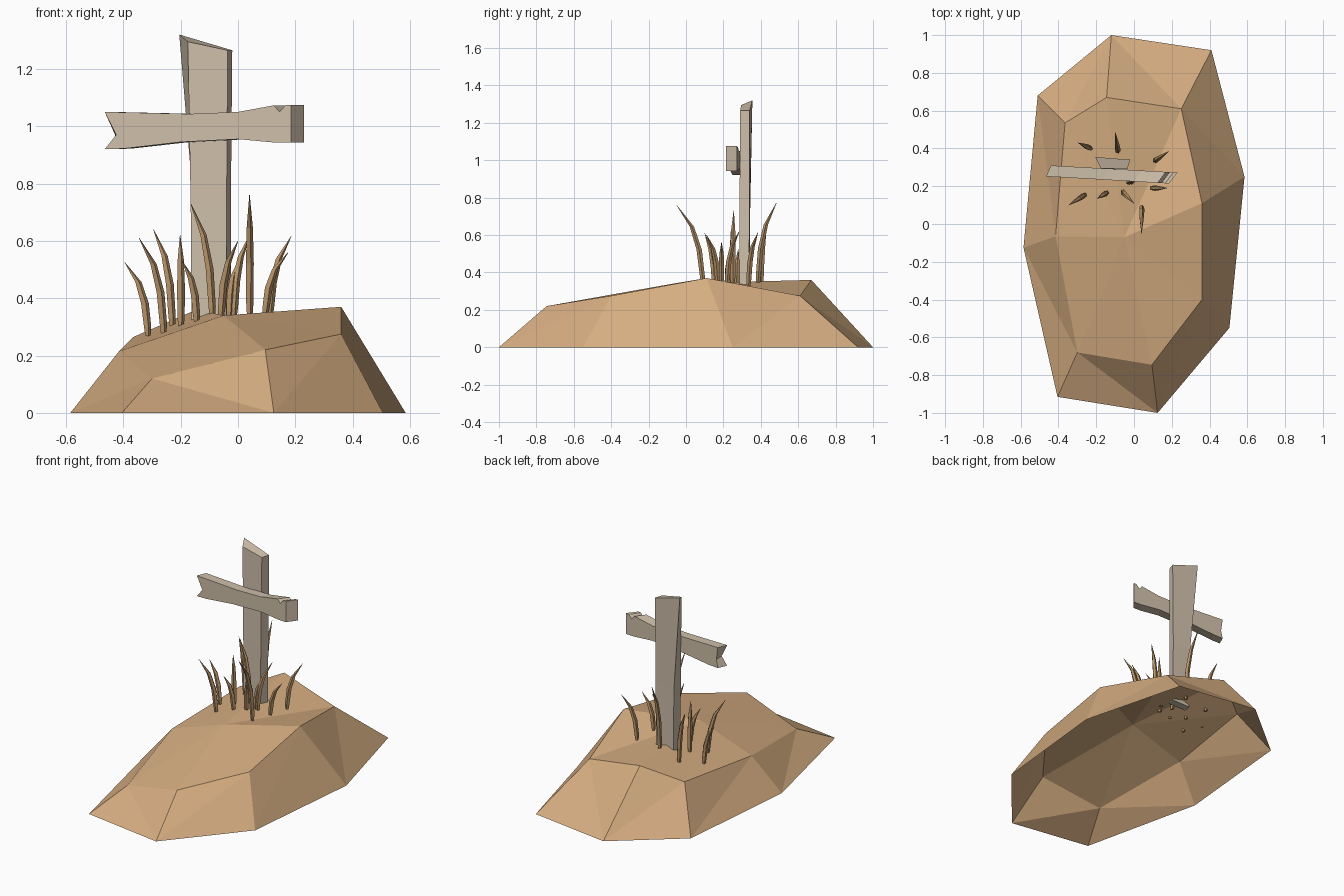
import bpy, bmesh, math
from mathutils import Vector

if "Cube" in bpy.data.objects:
    bpy.data.objects.remove(bpy.data.objects["Cube"])


def material(name, rgb):
    m = bpy.data.materials.new(name)
    m.diffuse_color = (*rgb, 1)
    m.use_nodes = True
    m.node_tree.nodes["Principled BSDF"].inputs["Base Color"].default_value = m.diffuse_color
    return m


earth = material("sandy_earth", (0.67, 0.42, 0.22))
wood = material("weathered_wood", (0.62, 0.52, 0.40))
straw = material("dry_grass", (0.47, 0.29, 0.14))


def add_object(name, verts, faces, mat, closed=True):
    mesh = bpy.data.meshes.new(name)
    mesh.from_pydata(verts, [], faces)
    if closed:
        bm = bmesh.new()
        bm.from_mesh(mesh)
        bmesh.ops.recalc_face_normals(bm, faces=bm.faces)
        bm.to_mesh(mesh)
        bm.free()
    mesh.materials.append(mat)
    ob = bpy.data.objects.new(name, mesh)
    bpy.context.collection.objects.link(ob)
    return ob


def loft(rings):
    """Vertices and faces of a closed skin through equal-length rings."""
    n = len(rings[0])
    verts = [v for r in rings for v in r]
    faces = [(k * n + i, k * n + (i + 1) % n, (k + 1) * n + (i + 1) % n, (k + 1) * n + i)
             for k in range(len(rings) - 1) for i in range(n)]
    faces += [tuple(range(n)), tuple(range(len(verts) - n, len(verts)))]
    return verts, faces


# Mound: open shell, ground ring, shoulder ring and one summit point
ground = [(-.12, 1, 0), (.41, .92, 0), (.585, .25, 0), (.505, -.55, 0),
          (.125, -1, 0), (-.405, -.915, 0), (-.585, -.125, 0), (-.51, .68, 0)]
shoulder = [(-.145, .67, .36), (.25, .61, .275), (.36, .11, .37), (.36, -.40, .275),
            (.095, -.745, .22), (-.30, -.68, .12), (-.415, -.065, .215), (-.365, .535, .265)]
faces = []
for i in range(8):
    j = (i + 1) % 8
    if i in (0, 4):
        faces += [(i, 8 + i, 8 + j), (i, 8 + j, j)]
    else:
        faces += [(i, 8 + i, j), (8 + i, 8 + j, j)]
    faces.append((16, 8 + j, 8 + i))
add_object("burial_mound", ground + shoulder + [(-.05, -.07, .34)], faces, earth, closed=False)

# Upright post: slanted, slightly twisted top
post = [[(-.162, .29, .32), (-.042, .285, .325), (-.025, .335, .325), (-.15, .34, .32)],
        [(-.165, .288, .72), (-.04, .286, .72), (-.025, .34, .72), (-.155, .343, .72)],
        [(-.175, .295, 1.295), (-.036, .29, 1.265), (-.02, .34, 1.265), (-.205, .355, 1.32)]]
add_object("upright_post", *loft(post), wood)

# Crossbar: notched outline, extruded backwards with skewed ends
outline = [(-.465, .92), (-.40, .922), (-.20, .945), (0, .955), (.13, .943), (.185, .943),
           (.185, 1.075), (.165, 1.073), (.145, 1.05), (.125, 1.073), (0, 1.05),
           (-.17, 1.043), (-.465, 1.05), (-.425, .97)]


def bar_y(x):
    return .252 - .058 * (x + .465)


front = [(x, bar_y(x), z) for x, z in outline]
# the back of the left notch is shallower, the right end is skewed
back = [(x + .025 + .02 * (x + .465) / .65 - (.03 if z == .97 else 0), bar_y(x) + .058, z)
        for x, z in outline]
add_object("crossbar", *loft([front, back]), wood)


# Grass blades: tapering, outward-bending five-sided stalks
def blade(base, tip):
    a, b = Vector(base), Vector(tip)
    rings = []
    for rise, out, radius in ((-.05, 0, .010), (.08, .02, .014), (.42, .14, .015),
                              (.72, .42, .012), (1, 1, .001)):
        c = Vector((a.x + (b.x - a.x) * out, a.y + (b.y - a.y) * out, a.z + (b.z - a.z) * rise))
        rings.append([(c.x + radius * math.cos(math.tau * i / 5),
                       c.y + radius * math.sin(math.tau * i / 5), c.z) for i in range(5)])
    return loft(rings)


blades = [((-.315, .27, .28), (-.395, .28, .525)), ((-.26, .155, .285), (-.345, .10, .61)),
          ((-.23, .40, .31), (-.295, .43, .64)), ((-.20, .25, .31), (-.202, .24, .62)),
          ((-.145, .165, .325), (-.195, .135, .53)), ((-.09, .25, .34), (-.165, .255, .73)),
          ((-.085, .385, .35), (-.10, .485, .775)), ((-.06, .17, .34), (0, .11, .60)),
          ((-.015, .22, .345), (.04, .285, .62)), ((.04, .09, .35), (.04, -.05, .76)),
          ((.11, .335, .34), (.185, .385, .615)), ((.095, .19, .35), (.175, .19, .56)),
          ((-.03, .22, .34), (-.005, .24, .52))]
for base, tip in blades:
    add_object("grass_blade", *blade(base, tip), straw)
